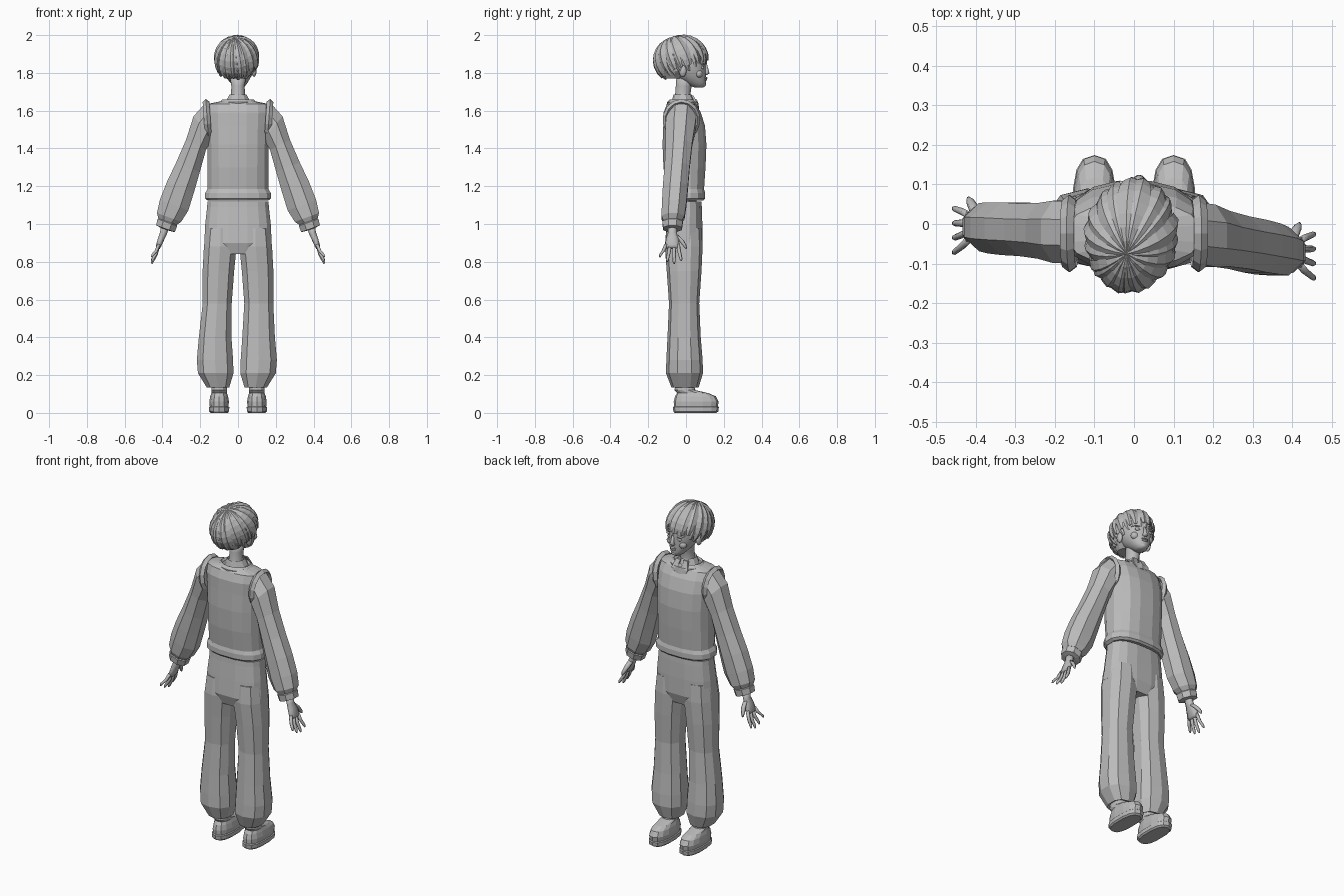
import bpy, bmesh, math, random
from mathutils import Vector, Matrix

random.seed(4)
cube = bpy.data.objects.get("Cube")
if cube:
    bpy.data.objects.remove(cube)

grey = bpy.data.materials.new("plain_grey")
grey.use_nodes = True
COLOUR = (0.5, 0.5, 0.5, 1)
grey.diffuse_color = COLOUR
grey.node_tree.nodes["Principled BSDF"].inputs["Base Color"].default_value = COLOUR

# Slight turn of the head about the neck
TURN = Matrix.Translation((-.005, -.02, 0)) @ Matrix.Rotation(math.radians(-8), 4, 'Z') @ Matrix.Translation((0, .02, 0))


def finish(name, bm, smooth=False, head=False):
    """Turn a bmesh into a finished object."""
    bmesh.ops.recalc_face_normals(bm, faces=bm.faces)
    if head:
        bm.transform(TURN)
    mesh = bpy.data.meshes.new(name)
    bm.to_mesh(mesh)
    bm.free()
    mesh.materials.append(grey)
    obj = bpy.data.objects.new(name, mesh)
    bpy.context.collection.objects.link(obj)
    if smooth:
        mesh.shade_smooth()
    return obj


def skin(bm, loops):
    """Join successive vertex loops with quads and cap both ends."""
    n = len(loops[0])
    for a, b in zip(loops, loops[1:]):
        for i in range(n):
            j = (i + 1) % n
            bm.faces.new((a[i], a[j], b[j], b[i]))
    bm.faces.new(loops[0])
    bm.faces.new(loops[-1])


def loft(name, rings, n=12, power=2.0, smooth=False, head=False):
    """Rings are (x, y, z, half width, half depth, optional tilt in degrees)."""
    bm = bmesh.new()
    loops = []
    for x, y, z, rx, ry, *tilt in rings:
        t = math.radians(tilt[0]) if tilt else 0
        loop = []
        for i in range(n):
            a = math.tau * (i + .5) / n
            c, s = math.cos(a), math.sin(a)
            u = rx * math.copysign(abs(c) ** (2 / power), c)
            v = ry * math.copysign(abs(s) ** (2 / power), s)
            loop.append(bm.verts.new((x + u * math.cos(t), y + v, z + u * math.sin(t))))
        loops.append(loop)
    skin(bm, loops)
    return finish(name, bm, smooth, head)


def blob(name, centre, size, head=True):
    bm = bmesh.new()
    bmesh.ops.create_uvsphere(bm, u_segments=12, v_segments=8, radius=1)
    bm.transform(Matrix.Translation(centre) @ Matrix.Diagonal((*size, 1)))
    return finish(name, bm, True, head)


# Sleeveless pullover with flared hem
loft("pullover", [
    (0, -.005, 1.125, .163, .098), (0, -.005, 1.135, .178, .108), (0, -.005, 1.165, .176, .108),
    (0, -.005, 1.185, .163, .102), (0, -.008, 1.3, .163, .113), (0, -.008, 1.42, .164, .118),
    (0, -.01, 1.52, .168, .112), (0, -.02, 1.59, .172, .1), (0, -.025, 1.635, .168, .078),
    (0, -.025, 1.65, .09, .06)], 16, 2.5)
loft("neckline_rib", [(0, -.015, 1.61, .1, .085), (0, -.018, 1.645, .1, .082),
                      (0, -.02, 1.66, .084, .066), (0, -.02, 1.645, .07, .055)], 14)
loft("shirt_collar", [(0, -.015, 1.62, .075, .075), (0, -.015, 1.65, .067, .06),
                      (0, -.018, 1.685, .048, .048), (0, -.018, 1.675, .04, .04)], 10)
blob("collar_button", (0, .052, 1.645), (.014, .01, .016), False)
for side, s in (("left", 1), ("right", -1)):
    flap = loft(side + "_collar_flap", [(s * .036, .06, 1.615, .008, .007), (s * .034, .056, 1.635, .026, .008),
                                        (s * .024, .034, 1.68, .02, .008)], 4)

# Trousers: seat, then one leg on each side
loft("trouser_seat", [(0, -.005, 1.12, .164, .088), (0, -.005, 1.09, .166, .09),
                      (0, -.008, 1.0, .176, .096), (0, -.012, .9, .181, .1), (0, -.012, .84, .13, .08)], 16, 2.6)
for side, s in (("left", 1), ("right", -1)):
    legs = [(.092, -.01, .98, .08, .092), (.094, -.012, .88, .09, .1), (.104, -.01, .75, .087, .092),
            (.11, -.01, .58, .08, .08), (.115, -.01, .4, .09, .088), (.116, -.008, .28, .1, .096),
            (.112, -.008, .21, .098, .098), (.1, -.005, .135, .062, .072), (.1, -.005, .145, .045, .05)]
    loft(side + "_trouser_leg", [(s * x - .006 * (z < .5), y, z, a, b) for x, y, z, a, b in legs], 10, 2.4)

    # Shoes with a slightly wider sole
    cx = s * .1
    loft(side + "_shoe_sole", [(cx, .05, 0, .046, .11), (cx, .052, .008, .054, .119),
                               (cx, .052, .03, .055, .122), (cx, .052, .034, .05, .117)], 14, 2.6)
    loft(side + "_shoe_upper", [(cx, .052, .03, .05, .116), (cx, .054, .06, .053, .119), (cx, .05, .088, .048, .108),
                                (cx, .035, .105, .042, .082), (cx, -.005, .12, .042, .055),
                                (cx, -.01, .16, .04, .048)], 14, 2.5)

# Sleeves, cuffs and hands
for side, s in (("left", 1), ("right", -1)):
    drift = -.05 if s > 0 else .015

    def arm(x, z, y=0):
        """Point on the arm; each arm swings a little differently."""
        return (s * x, -.022 + y + drift * min(1, (x - .15) / .23), z)

    sleeve = [(.155, 1.55, .098, .085, 78), (.185, 1.51, .085, .085, 50), (.222, 1.42, .064, .076, 27),
              (.265, 1.3, .073, .072, 22), (.305, 1.195, .083, .072, 20), (.338, 1.1, .087, .07, 20),
              (.365, 1.035, .074, .066, 20), (.376, 1.005, .05, .05, 20)]
    loft(side + "_sleeve", [(*arm(x, z), a, b, s * t) for x, z, a, b, t in sleeve], 8)
    cuff = [(.372, 1.015, .052, .052), (.374, 1.008, .06, .058), (.384, .975, .057, .054), (.386, .972, .03, .03)]
    loft(side + "_cuff", [(*arm(x, z), a, b, s * 20) for x, z, a, b in cuff], 8)

    # Armhole rib round the shoulder
    bpy.ops.mesh.primitive_torus_add(major_segments=14, minor_segments=4, major_radius=.1, minor_radius=.016,
                                     location=(s * .163, -.024, 1.552), rotation=(0, math.radians(s * 94), 0))
    rib = bpy.context.object
    rib.name = side + "_armhole_rib"
    rib.scale = (.95, .86, 1.1)
    rib.data.materials.append(grey)

    palm = [(.386, .99, .024, .026), (.395, .95, .02, .026), (.408, .92, .018, .036),
            (.42, .885, .015, .042), (.424, .872, .01, .038)]
    loft(side + "_palm", [(*arm(x, z), a, b, s * 20) for x, z, a, b in palm], 8, smooth=True)
    for k, (finger, drop) in enumerate((("index", .805), ("middle", .79), ("ring", .8), ("little", .825))):
        y = .03 - .021 * k
        spread = .045 - .036 * k
        path = [(.419, .892, y, .01), (.433, (.88 + drop) / 2 + .005, (y + spread) / 2, .0095),
                (.452, drop + .012, spread, .008), (.457, drop, spread * 1.05, .004)]
        loft(side + "_" + finger + "_finger", [(*arm(x, z, y), r, r, s * 20) for x, z, y, r in path], 6, smooth=True)
    thumb = [(.398, .94, .018, .014), (.404, .915, .045, .014), (.414, .888, .064, .011), (.418, .87, .072, .005)]
    loft(side + "_thumb", [(*arm(x, z, y), r, r, s * 20) for x, z, y, r in thumb], 6, smooth=True)

# Neck and head
loft("neck", [(0, -.02, 1.63, .05, .05), (0, -.018, 1.68, .038, .04),
              (0, -.012, 1.73, .036, .042), (0, .0, 1.79, .045, .05)], 14, smooth=True)
loft("head", [(0, .07, 1.722, .016, .02), (0, .064, 1.73, .03, .04), (0, .05, 1.75, .047, .057),
              (0, .03, 1.775, .064, .077), (0, .015, 1.805, .078, .092), (0, .002, 1.84, .086, .106),
              (0, -.01, 1.88, .088, .116), (0, -.018, 1.93, .08, .11), (0, -.02, 1.97, .05, .07)],
     20, 2.1, True, True)
loft("nose", [(0, .106, 1.79, .012, .008), (0, .112, 1.798, .016, .014), (0, .11, 1.81, .01, .013),
              (0, .105, 1.845, .007, .008)], 8, smooth=True, head=True)
blob("upper_lip", (0, .106, 1.774), (.021, .009, .005))
blob("lower_lip", (0, .105, 1.765), (.018, .009, .006))
blob("chin", (0, .09, 1.738), (.02, .017, .014))
for side, s in (("left", 1), ("right", -1)):
    blob(side + "_eye", (s * .036, .094, 1.828), (.017, .009, .008))
    blob(side + "_brow", (s * .037, .096, 1.846), (.023, .009, .005))
    blob(side + "_cheek", (s * .042, .076, 1.795), (.026, .02, .022))
    blob(side + "_ear", (s * .089, -.005, 1.81), (.013, .02, .031))

# Hair: an inner cap and layered pointed locks fanning from the crown
CENTRE = Vector((0, -.026, 1.864))
RADII = Vector((.112, .142, .13))
CROWN = Vector((-.05, -.35, .93)).normalized()


def scalp(direction, lift):
    return CENTRE + Vector(d * r for d, r in zip(direction, RADII)) * lift


def lock(name, angle, lowest, width, lift):
    """Lens-shaped strand from the crown to a tip at the given heading."""
    low = math.radians(lowest)
    tip = Vector((math.cos(low) * math.sin(angle), math.cos(low) * math.cos(angle), math.sin(low)))
    bm = bmesh.new()
    loops = []
    steps = 8
    for i in range(steps + 1):
        t = i / steps
        d = CROWN.slerp(tip, t)
        ahead = (CROWN.slerp(tip, min(1, t + .05)) - CROWN.slerp(tip, t - .05)).normalized()
        across = d.cross(ahead).normalized()
        w = width * (.06 + math.sin(math.pi * min(.96, t * .9 + .04)) ** .75)
        p = scalp(d, lift)
        out = d * w * .42
        loops.append([bm.verts.new(q) for q in
                      (p - across * w, p + out, p + across * w, p - out)])
    skin(bm, loops)
    finish(name, bm, head=True)


loft("hair_cap", [(0, -.065, 1.77, .06, .05), (0, -.055, 1.81, .09, .095), (0, -.045, 1.86, .103, .117),
                  (0, -.028, 1.9, .102, .13), (0, -.026, 1.94, .086, .108), (0, -.028, 1.975, .052, .068),
                  (0, -.03, 1.988, .015, .02)], 16, head=True)
for layer, (count, lift, width) in enumerate(((22, .95, .022), (20, 1.0, .024))):
    for k in range(count):
        angle = math.tau * (k + .5 * layer) / count + random.uniform(-.07, .07)
        back = (1 - math.cos(angle)) / 2
        lowest = -4 - 46 * back ** .75 + 9 * layer + random.uniform(-5, 5)
        lock(f"hair_lock_{layer}_{k}", angle, lowest, width * random.uniform(.85, 1.2), lift)
